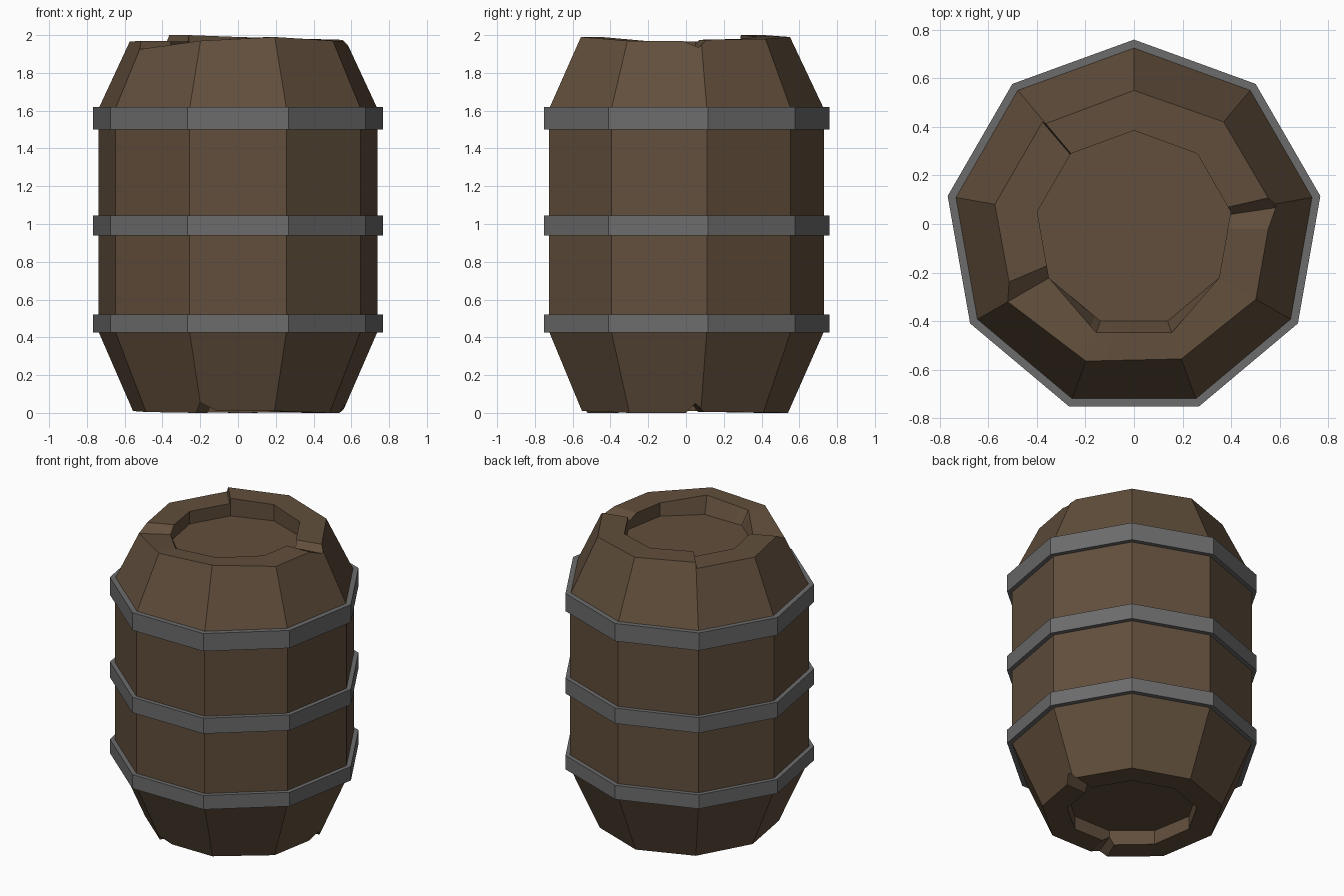
import bpy, bmesh
from math import radians, cos, sin

if "Cube" in bpy.data.objects:
    bpy.data.objects.remove(bpy.data.objects["Cube"])

SIDES, CY = 9, -0.02
VERTS = [10 + 40 * i for i in range(SIDES)]          # corner angles, degrees


def material(name, rgb):
    m = bpy.data.materials.new(name)
    m.diffuse_color = (*rgb, 1)
    m.use_nodes = True
    m.node_tree.nodes["Principled BSDF"].inputs["Base Color"].default_value = m.diffuse_color
    return m


def on_polygon(angle, radius, z):
    """Point on the nine-sided outline at this angle."""
    local = (angle - 10) % 40 - 20
    r = radius * cos(radians(20)) / cos(radians(local))
    return (r * cos(radians(angle)), r * sin(radians(angle)) + CY, z)


def interp(keys, angle):
    """Cyclic linear interpolation of (angle, value) keys."""
    ks = sorted(keys)
    ks = [(ks[-1][0] - 360, ks[-1][1])] + ks + [(ks[0][0] + 360, ks[0][1])]
    for (a, v), (b, w) in zip(ks, ks[1:]):
        if a <= angle <= b:
            return v + (w - v) * (angle - a) / (b - a)


def finish(bm, name, mat):
    bmesh.ops.recalc_face_normals(bm, faces=bm.faces)
    me = bpy.data.meshes.new(name)
    bm.to_mesh(me)
    bm.free()
    me.materials.append(mat)
    ob = bpy.data.objects.new(name, me)
    bpy.context.collection.objects.link(ob)
    return ob


def loft(columns, name, mat, closed):
    """Skin vertical profile columns around the axis; cap or close the profile."""
    bm = bmesh.new()
    cols = [[bm.verts.new(p) for p in c] for c in columns]
    n, k = len(cols), len(cols[0])
    for i in range(n):
        a, b = cols[i], cols[(i + 1) % n]
        for j in range(k if closed else k - 1):
            q = (j + 1) % k
            bm.faces.new((a[j], b[j], b[q], a[q]))
    if not closed:
        bm.faces.new([c[0] for c in cols])
        bm.faces.new([c[-1] for c in cols])
    return finish(bm, name, mat)


wood = material("wood", (0.12, 0.077, 0.045))
iron = material("iron", (0.15, 0.15, 0.15))

# Chipped rims: (angle, height) and the worn inner edge of the top rim
top_z = [(0, 1.97), (8.5, 1.935), (13, 1.975), (50, 1.98), (90, 1.99), (130, 2.0),
         (130.6, 1.965), (170, 1.965), (203, 1.97), (210, 1.925), (250, 1.97),
         (290, 1.99), (330, 1.97)]
bottom_z = [(2, 0.0), (7, 0.05), (12, 0.005), (90, 0.0), (170, 0.01), (246, 0.0),
            (250, 0.055), (258, 0.01), (290, 0.01), (330, 0.0)]
top_inner = [(10, 0.405), (210, 0.405), (250, 0.455), (290, 0.455), (330, 0.405)]

# Barrel body with recessed lids
angles = sorted({a for a, _ in top_z + bottom_z} | set(VERTS))
columns = []
for a in angles:
    zt, zb = interp(top_z, a), interp(bottom_z, a)
    profile = [(0.405, 0.10), (0.405, zb), (0.56 + 0.45 * zb, zb), (0.75, 0.43),
               (0.75, 1.61), (0.58 + 0.47 * (1.97 - zt), zt),
               (interp(top_inner, a), zt), (0.405, 1.88)]
    columns.append([on_polygon(a, r, z) for r, z in profile])
loft(columns, "barrel_body", wood, False)

# Iron hoops
for name, z0, z1 in (("lower_hoop", 0.425, 0.52), ("middle_hoop", 0.94, 1.045),
                     ("upper_hoop", 1.5, 1.62)):
    loft([[on_polygon(a, r, z) for r, z in
           ((0.74, z0), (0.78, z0), (0.78, z1), (0.74, z1))] for a in VERTS],
         name, iron, True)
